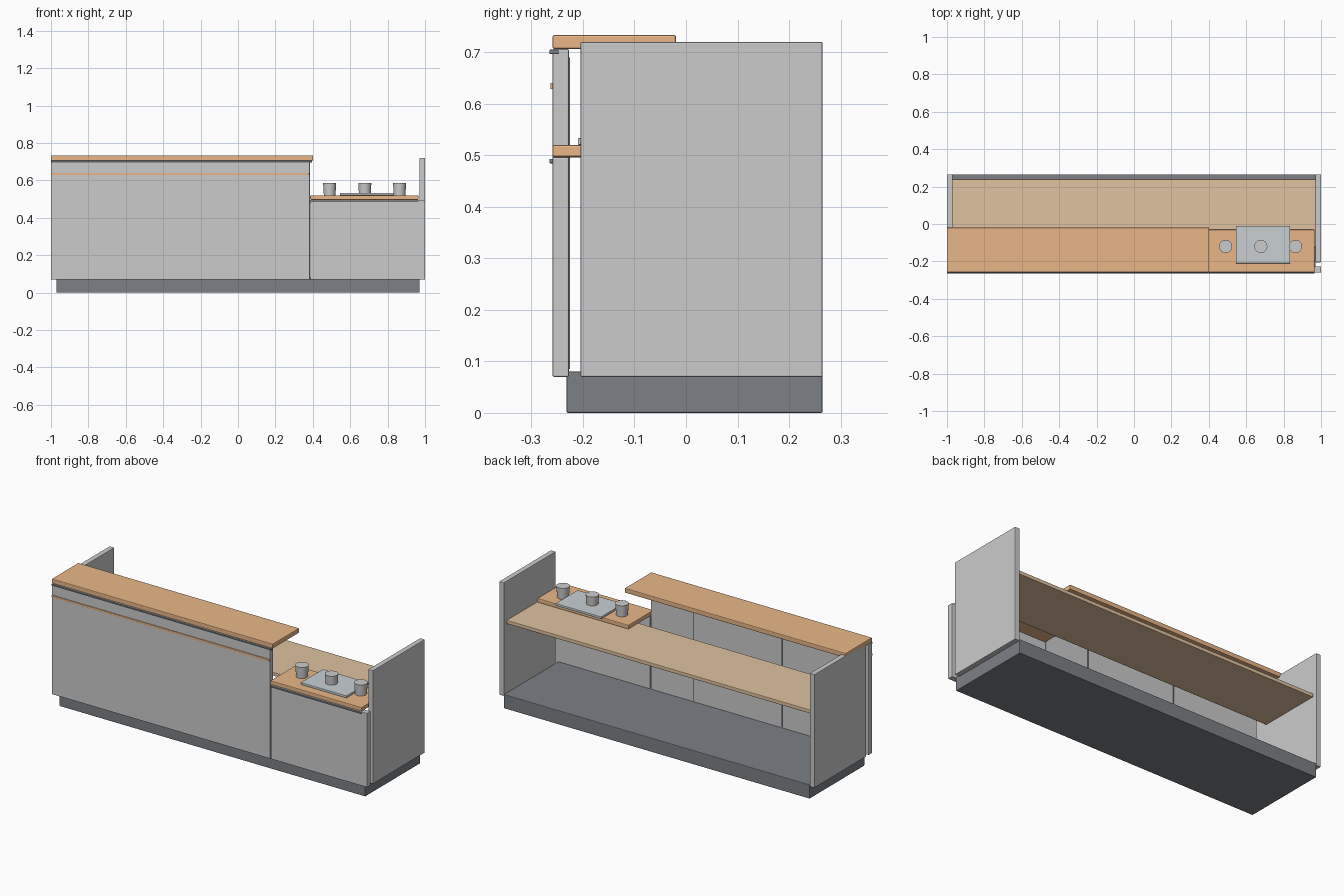
import bpy

if "Cube" in bpy.data.objects:
    bpy.data.objects.remove(bpy.data.objects["Cube"])


def material(name, rgb):
    m = bpy.data.materials.new(name)
    m.diffuse_color = (*rgb, 1)
    m.use_nodes = True
    m.node_tree.nodes["Principled BSDF"].inputs["Base Color"].default_value = m.diffuse_color
    return m


WOOD = material("orange_wood", (0.82, 0.47, 0.25))
DESK = material("brown_wood", (0.74, 0.54, 0.35))
DARK = material("dark_trim", (0.20, 0.22, 0.24))
STEEL = material("steel", (0.58, 0.63, 0.65))


def finish(ob, name, mat, bevel):
    ob.name = name
    if mat:
        ob.data.materials.append(mat)
    if bevel:
        b = ob.modifiers.new("bevel", 'BEVEL')
        b.width = bevel
        b.segments = 2
    return ob


def box(name, x, y, z, mat=None, bevel=0.003):
    """Box given by its (min, max) range on each axis."""
    bpy.ops.mesh.primitive_cube_add(
        size=1, location=[(a + b) / 2 for a, b in (x, y, z)])
    ob = bpy.context.object
    ob.scale = [b - a for a, b in (x, y, z)]
    bpy.ops.object.transform_apply(location=False, rotation=False, scale=True)
    return finish(ob, name, mat, bevel)


# Recessed plinth
box("plinth", (-0.97, 0.97), (-0.232, 0.265), (0, 0.08), DARK)

# Front panels, high and low section
FRONT = (-0.259, -0.227)
box("front_panel_high", (-1, 0.384), FRONT, (0.07, 0.706))
box("front_panel_low", (0.388, 1), FRONT, (0.07, 0.496))

# Side panels
for side, s in (("left", -1), ("right", 1)):
    box("side_panel_" + side, sorted((s, s * 0.97)), (-0.205, 0.265), (0.07, 0.72))

# Counter tops and the shadow trims below them
box("counter_high", (-1, 0.402), (-0.259, -0.019), (0.706, 0.733), WOOD, 0.004)
box("counter_low", (0.386, 0.965), (-0.259, -0.03), (0.496, 0.52), WOOD, 0.004)
box("trim_high", (-1, 0.396), (-0.265, -0.247), (0.696, 0.705), DARK, 0.002)
box("trim_low", (0.39, 0.965), (-0.265, -0.247), (0.484, 0.493), DARK, 0.002)

# Wooden inlay stripe on the high front
box("inlay_stripe", (-0.998, 0.381), (-0.263, -0.25), (0.628, 0.64), WOOD, 0.001)

# Panel joints seen from inside
for i, x in enumerate((-0.45, 0.11)):
    box(f"panel_joint_{i}", (x - 0.003, x + 0.003), (-0.23, -0.225),
        (0.085, 0.69), DARK, 0)

# Work surface behind the counter
box("work_surface", (-0.97, 0.97), (-0.125, 0.24), (0.475, 0.496), DESK)

# Tray and cups on the low counter
box("tray", (0.545, 0.835), (-0.21, -0.01), (0.52, 0.533), STEEL, 0.002)
for i, x in enumerate((0.49, 0.678, 0.864)):
    bpy.ops.mesh.primitive_cone_add(vertices=32, radius1=0.031, radius2=0.035,
                                    depth=0.065, location=(x, -0.12, 0.5525))
    bpy.ops.object.shade_smooth_by_angle()
    finish(bpy.context.object, f"cup_{i}", None, 0)
